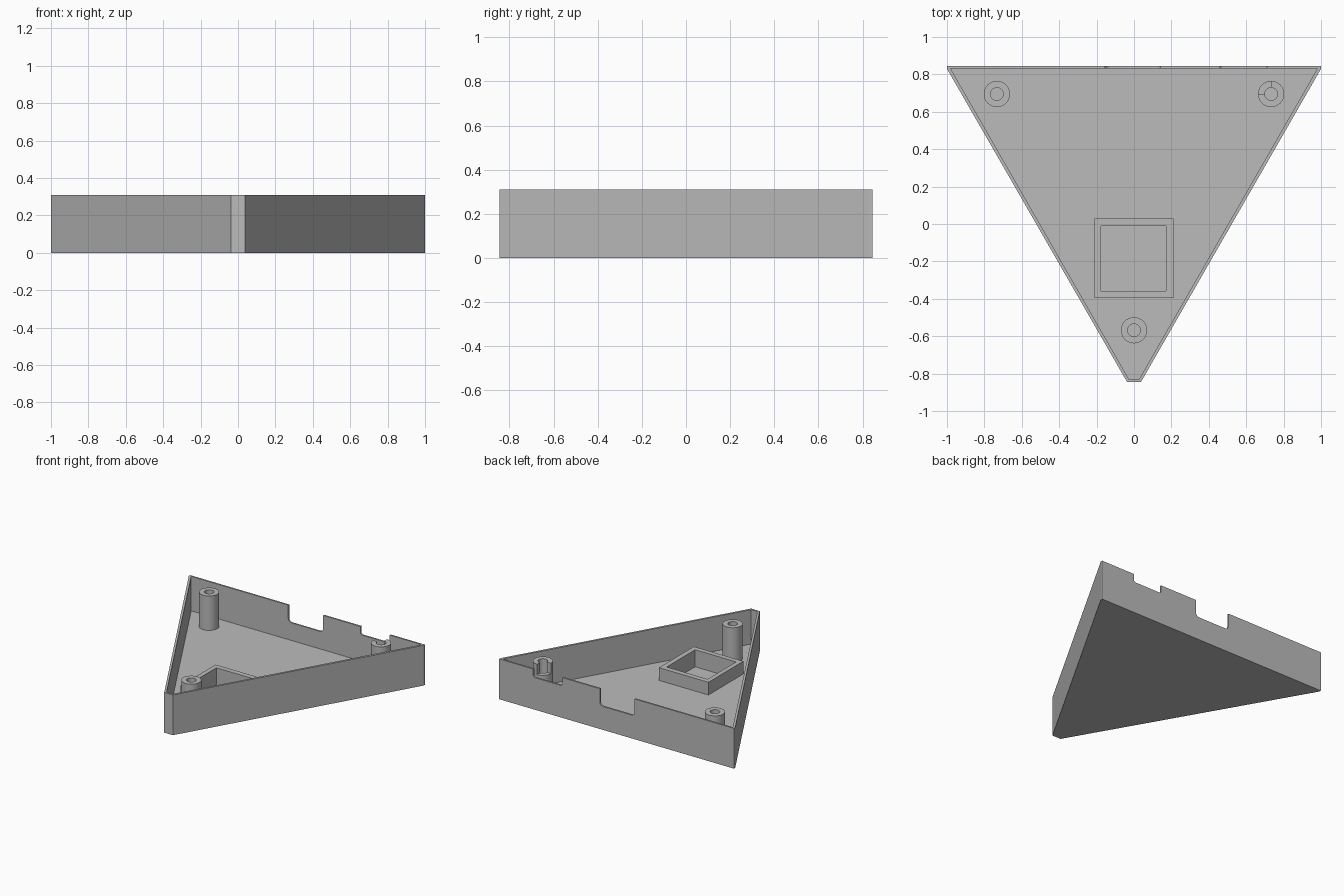
import bpy, bmesh, math
from mathutils import Vector

cube = bpy.data.objects.get("Cube")
if cube:
    bpy.data.objects.remove(cube, do_unlink=True)

HEIGHT, FLOOR = 0.31, 0.045

grey = bpy.data.materials.new("plain_grey")
grey.use_nodes = True
colour = (0.5, 0.5, 0.5, 1)
grey.diffuse_color = colour
grey.node_tree.nodes["Principled BSDF"].inputs["Base Color"].default_value = colour


def prism(name, points, direction):
    """Extrude a closed 3D outline along a direction."""
    bm = bmesh.new()
    face = bm.faces.new([bm.verts.new(p) for p in points])
    top = bmesh.ops.extrude_face_region(bm, geom=[face])["geom"]
    bmesh.ops.translate(bm, vec=Vector(direction),
                        verts=[v for v in top if isinstance(v, bmesh.types.BMVert)])
    bmesh.ops.recalc_face_normals(bm, faces=bm.faces)
    mesh = bpy.data.meshes.new(name)
    bm.to_mesh(mesh)
    bm.free()
    mesh.materials.append(grey)
    obj = bpy.data.objects.new(name, mesh)
    bpy.context.collection.objects.link(obj)
    return obj


def upright(name, outline, z0, z1):
    return prism(name, [(x, y, z0) for x, y in outline], (0, 0, z1 - z0))


def box(name, x0, x1, y0, y1, z0, z1):
    return upright(name, [(x0, y0), (x1, y0), (x1, y1), (x0, y1)], z0, z1)


def circle(cx, cy, r, n=32):
    return [(cx + r * math.cos(2 * math.pi * i / n),
             cy + r * math.sin(2 * math.pi * i / n)) for i in range(n)]


def cut(target, *cutters):
    """Subtract each cutter, then discard it."""
    for cutter in cutters:
        mod = target.modifiers.new("cut", 'BOOLEAN')
        mod.operation, mod.solver, mod.object = 'DIFFERENCE', 'EXACT', cutter
        bpy.context.view_layer.objects.active = target
        bpy.ops.object.modifier_apply(modifier=mod.name)
        bpy.data.objects.remove(cutter, do_unlink=True)


def notch(x0, x1, depth, r):
    """Cutter for the back wall with rounded lower corners."""
    z = HEIGHT - depth
    pts = [(x1, 0.5), (x0, 0.5)]
    for cx, start in ((x0 + r, math.pi), (x1 - r, 1.5 * math.pi)):
        for i in range(7):
            a = start + i * math.pi / 12
            pts.append((cx + r * math.cos(a), z + r + r * math.sin(a)))
    return prism("notch_cutter", [(x, 0.8, z) for x, z in pts], (0, 0.1, 0))


def mirrored(half):
    return half + [(-x, y) for x, y in reversed(half)]


# Triangular tray with clipped corners
tray = upright("tray", mirrored([(0.037, -0.845), (1, 0.83), (1, 0.845)]), 0, HEIGHT)
cavity = upright("cavity", mirrored([(0.027, -0.83), (0.981, 0.832)]), FLOOR, 0.5)
cut(tray, cavity, notch(-0.155, 0.143, 0.13, 0.03), notch(0.46, 0.71, 0.063, 0.018))

# Square pocket: raised frame with a recess into the floor
pocket = (-0.177, 0.172, -0.357, -0.01)
cut(tray, box("recess", *pocket, 0.012, 0.2))
frame = box("square_frame", -0.212, 0.21, -0.395, 0.03, FLOOR - 0.005, 0.143)
cut(frame, box("frame_hole", *pocket, 0, 0.3))

# Hollow screw posts
for name, x, y in (("left_post", 0.733, 0.695), ("right_post", -0.733, 0.695),
                   ("front_post", 0, -0.568)):
    post = upright(name, circle(x, y, 0.07), FLOOR - 0.01, HEIGHT)
    cut(post, upright("bore", circle(x, y, 0.034), FLOOR + 0.005, 0.5))
    if name == "left_post":
        # One quarter of this post is cut away near the top
        cut(post, box("quarter", x - 0.1, x, y, y + 0.1, HEIGHT - 0.08, 0.5))
    bpy.ops.object.select_all(action='DESELECT')
    post.select_set(True)
    bpy.context.view_layer.objects.active = post
    bpy.ops.object.shade_smooth_by_angle(angle=math.radians(30))
